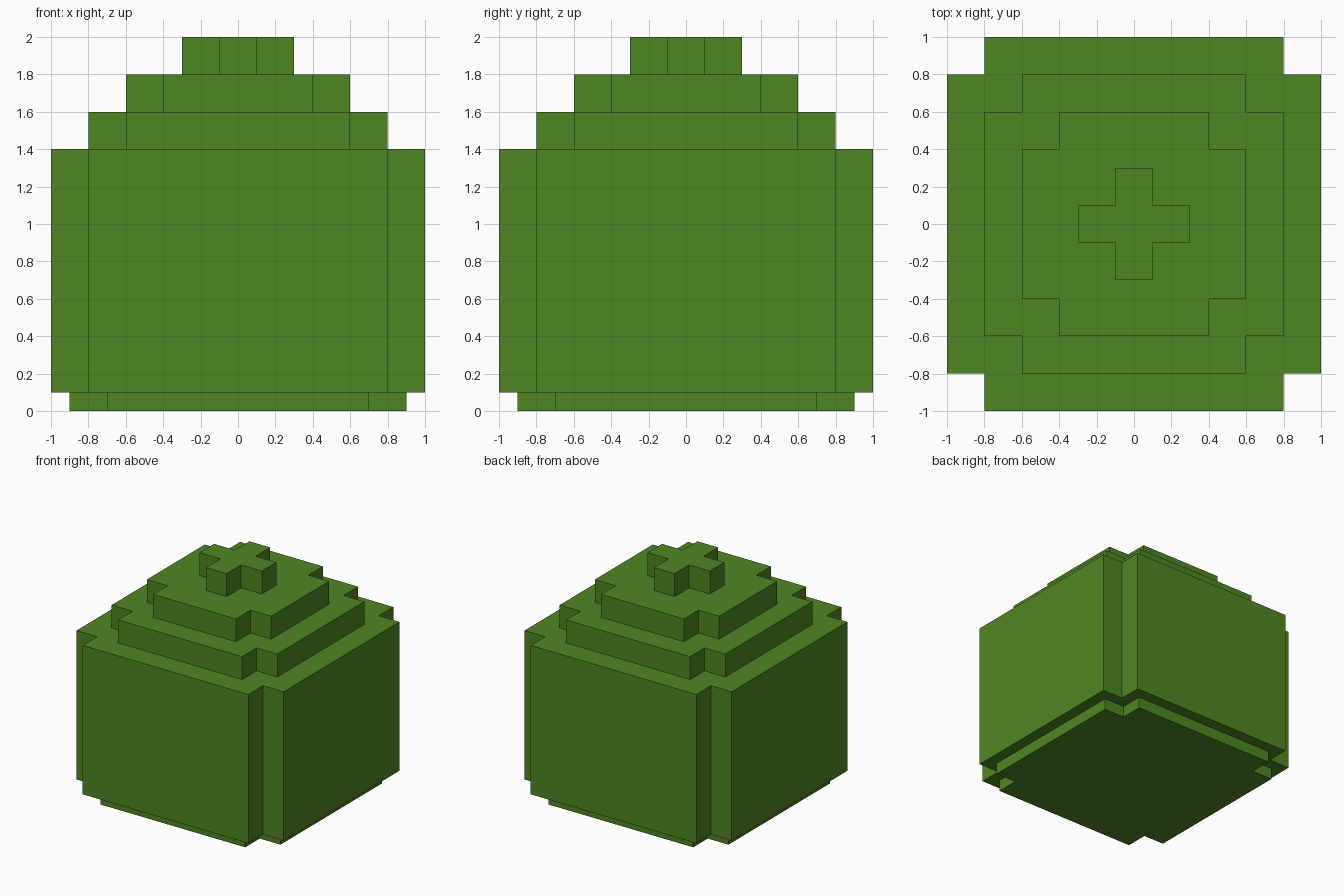
import bpy, bmesh

if "Cube" in bpy.data.objects:
    bpy.data.objects.remove(bpy.data.objects["Cube"])

green = bpy.data.materials.new("leaf green")
green.diffuse_color = (0.078, 0.238, 0.016, 1)
green.use_nodes = True
green.node_tree.nodes["Principled BSDF"].inputs["Base Color"].default_value = green.diffuse_color

# Tiers from the ground up: half width, half width of the arm ends, bottom, top
TIERS = [
    (0.9, 0.7, 0.0, 0.1),   # recessed foot
    (1.0, 0.8, 0.1, 1.4),   # main body
    (0.8, 0.6, 1.4, 1.6),   # lower step
    (0.6, 0.4, 1.6, 1.8),   # upper step
    (0.3, 0.1, 1.8, 2.0),   # cross-shaped tip
]


def notched_ring(bm, half, inner, z):
    """Square outline with notched corners, counter-clockwise."""
    ring = []
    x_corner = [(half, inner), (inner, inner), (inner, half)]
    for turn in range(4):
        for x, y in x_corner:
            for _ in range(turn):
                x, y = -y, x
            ring.append(bm.verts.new((x, y, z)))
    return ring


# One closed skin: walls and ledges bridge successive rings
bm = bmesh.new()
rings = [notched_ring(bm, half, inner, z)
         for half, inner, bottom, top in TIERS for z in (bottom, top)]
for low, high in zip(rings, rings[1:]):
    for i in range(12):
        j = (i + 1) % 12
        bm.faces.new((low[i], low[j], high[j], high[i]))
bm.faces.new(rings[0][::-1])
bm.faces.new(rings[-1])
bmesh.ops.recalc_face_normals(bm, faces=bm.faces)

mesh = bpy.data.meshes.new("stepped_bush")
bm.to_mesh(mesh)
bm.free()
mesh.materials.append(green)
bpy.context.collection.objects.link(bpy.data.objects.new("stepped_bush", mesh))
